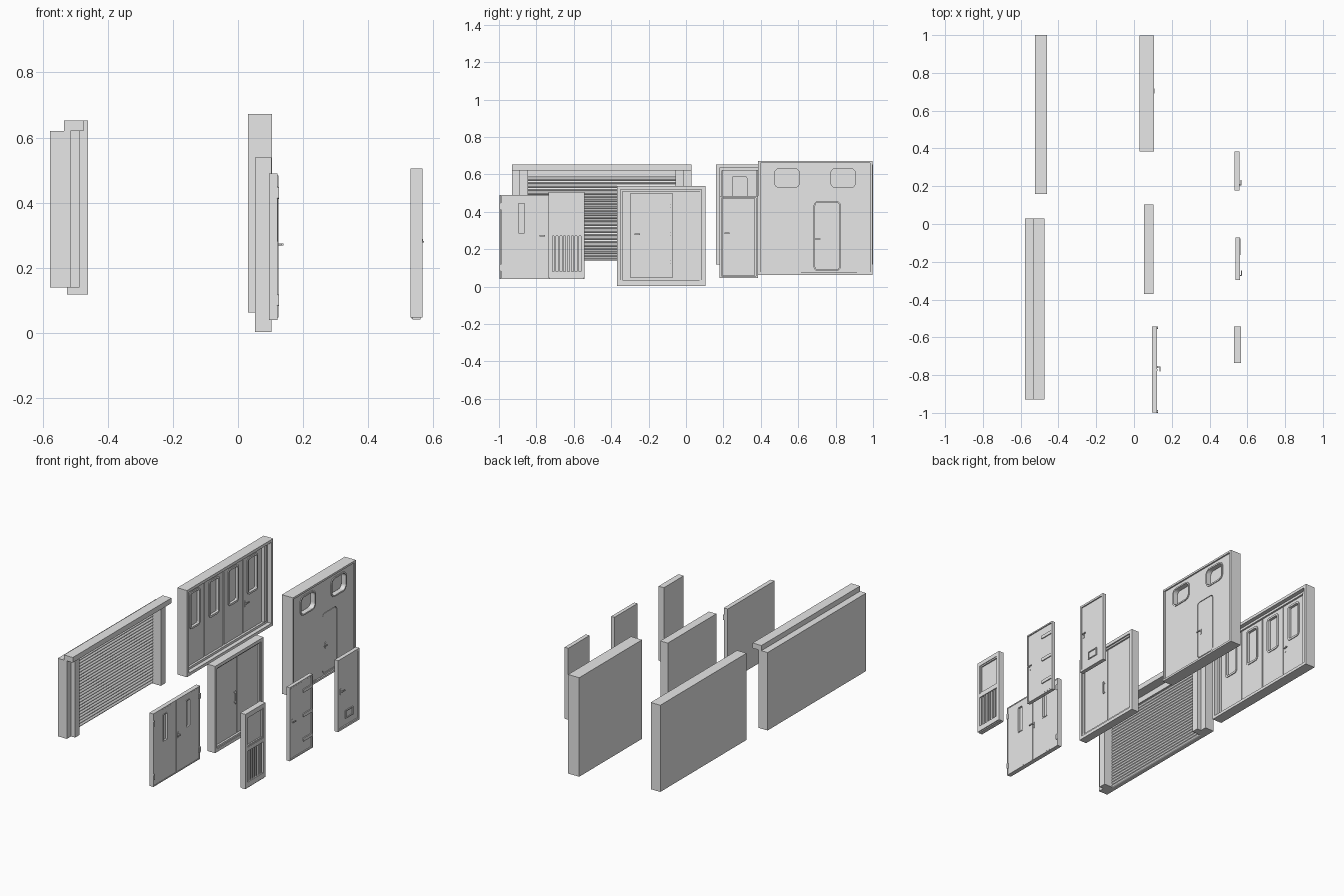
import bpy, bmesh, math

cube = bpy.data.objects.get("Cube")
if cube:
    bpy.data.objects.remove(cube, do_unlink=True)

grey = bpy.data.materials.new("plain_grey")
grey.use_nodes = True
grey.diffuse_color = (0.8, 0.8, 0.8, 1)
grey.node_tree.nodes["Principled BSDF"].inputs["Base Color"].default_value = (0.8, 0.8, 0.8, 1)


def finish(name, bm):
    bmesh.ops.recalc_face_normals(bm, faces=bm.faces)
    mesh = bpy.data.meshes.new(name)
    bm.to_mesh(mesh)
    bm.free()
    mesh.materials.append(grey)
    ob = bpy.data.objects.new(name, mesh)
    bpy.context.collection.objects.link(ob)
    return ob


def outline(rect, r):
    """Rounded rectangle as (y, z) points; rect = (y0, y1, z0, z1)."""
    y0, y1, z0, z1 = rect
    if r == 0:
        return [(y0, z0), (y1, z0), (y1, z1), (y0, z1)]
    centres = [(y1 - r, z1 - r), (y0 + r, z1 - r), (y0 + r, z0 + r), (y1 - r, z0 + r)]
    return [(cy + r * math.cos(a), cz + r * math.sin(a))
            for q, (cy, cz) in enumerate(centres)
            for a in [(q + k / 5) * math.pi / 2 for k in range(6)]]


def inset(rect, d):
    return (rect[0] + d, rect[1] - d, rect[2] + d, rect[3] - d)


def slab(name, x0, x1, rect, r=0):
    bm = bmesh.new()
    loops = [[bm.verts.new((x, y, z)) for y, z in outline(rect, r)] for x in (x0, x1)]
    bm.faces.new(loops[0])
    bm.faces.new(loops[1])
    n = len(loops[0])
    for i in range(n):
        j = (i + 1) % n
        bm.faces.new((loops[0][i], loops[0][j], loops[1][j], loops[1][i]))
    return finish(name, bm)


def ring(name, x0, x1, rect, w, r=0):
    """Closed frame of width w inside rect."""
    bm = bmesh.new()
    inner = max(r - w, 0.004) if r else 0
    shapes = [(x0, rect, r), (x1, rect, r), (x1, inset(rect, w), inner), (x0, inset(rect, w), inner)]
    loops = [[bm.verts.new((x, y, z)) for y, z in outline(s, rad)] for x, s, rad in shapes]
    n = len(loops[0])
    for k in range(4):
        a, b = loops[k], loops[(k + 1) % 4]
        for i in range(n):
            j = (i + 1) % n
            bm.faces.new((a[i], a[j], b[j], b[i]))
    return finish(name, bm)


def cut(ob, x, rect, r=0):
    """Sink a recess into the front of ob, down to depth x."""
    tool = slab("recess_cutter", x, x + 0.2, rect, r)
    tool.hide_render = True
    mod = ob.modifiers.new("recess", 'BOOLEAN')
    mod.operation = 'DIFFERENCE'
    mod.object = tool
    bpy.context.view_layer.objects.active = ob
    bpy.ops.object.modifier_apply(modifier=mod.name)
    bpy.data.objects.remove(tool, do_unlink=True)


def handle(name, x, y, z, reach=0.014, side=1):
    """Back plate, spindle and lever."""
    slab(name + "_plate", x, x + 0.003, (y - 0.005, y + 0.005, z - 0.022, z + 0.016), 0.003)
    slab(name + "_spindle", x, x + reach, (y - 0.003, y + 0.003, z - 0.003, z + 0.003), 0.002)
    ends = sorted((y - side * 0.003, y + side * 0.025))
    slab(name + "_lever", x + reach - 0.005, x + reach, (*ends, z - 0.003, z + 0.003))


# Roller shutter: corrugated curtain, stepped jambs, lintel and hood
bm = bmesh.new()
count, z0, z1 = 24, 0.14, 0.585
pitch = (z1 - z0) / count
profile = [(-0.577, z1), (-0.577, z0)]
for i in range(count):
    for f, bulge in ((0, 0), (0.15, 0.006), (0.5, 0.01), (0.85, 0.006)):
        profile.append((-0.55 + bulge, z0 + (i + f) * pitch))
profile.append((-0.55, z1))
face = bm.faces.new([bm.verts.new((x, -0.87, z)) for x, z in profile])
moved = bmesh.ops.extrude_face_region(bm, geom=[face])
bmesh.ops.translate(bm, vec=(0, 0.82, 0),
                    verts=[v for v in moved["geom"] if isinstance(v, bmesh.types.BMVert)])
finish("shutter_curtain", bm)
mid = -0.45
for side, tag in ((-1, "right"), (1, "left")):
    outer = sorted((mid + side * 0.48, mid + side * 0.44))
    inner = sorted((mid + side * 0.44, mid + side * 0.395))
    slab("shutter_outer_jamb_" + tag, -0.577, -0.515, (*outer, 0.14, 0.62))
    slab("shutter_inner_jamb_" + tag, -0.577, -0.487, (*inner, 0.14, 0.62))
slab("shutter_lintel", -0.577, -0.535, (-0.89, -0.01, 0.585, 0.62))
slab("shutter_hood", -0.535, -0.475, (-0.93, 0.03, 0.62, 0.652))

# Folding door: deep frame with four glazed leaves
fold = (0.16, 1.0, 0.118, 0.652)
slab("folding_back", -0.525, -0.512, fold)
ring("folding_frame", -0.525, -0.46, fold, 0.018)
ring("folding_inner_frame", -0.512, -0.485, inset(fold, 0.018), 0.014)
for i in range(4):
    y = 0.196 + i * 0.187
    leaf = slab("folding_leaf_%d" % (i + 1), -0.512, -0.496, (y, y + 0.181, 0.152, 0.62))
    win = (y + 0.04, y + 0.141, 0.37, 0.6)
    cut(leaf, -0.508, win, 0.02)
    ring("folding_window_trim_%d" % (i + 1), -0.508, -0.491, win, 0.012, 0.02)
slab("folding_end_post", -0.512, -0.48, (0.945, 0.968, 0.15, 0.62))
handle("folding_handle", -0.496, 0.775, 0.33)

# Hangar door: shallow frame, two rounded windows, small wicket door
big = (0.385, 0.997, 0.062, 0.672)
panel = slab("hangar_panel", 0.03, 0.096, big)
ring("hangar_frame", 0.03, 0.105, big, 0.012)
for y, tag in ((0.465, "right"), (0.765, "left")):
    win = (y, y + 0.15, 0.52, 0.64)
    cut(panel, 0.065, win, 0.035)
    ring("hangar_window_trim_" + tag, 0.07, 0.101, win, 0.009, 0.035)
wicket = (0.685, 0.825, 0.085, 0.455)
cut(panel, 0.086, wicket, 0.022)
slab("wicket_leaf", 0.086, 0.095, inset(wicket, 0.003), 0.02)
for y0, y1 in ((0.397, 0.615), (0.915, 0.985)):
    slab("hangar_bottom_strip", 0.096, 0.101, (y0, y1, 0.062, 0.078))
handle("wicket_handle", 0.095, 0.715, 0.255, 0.013, -1)

# Framed double door
dd = (-0.37, 0.103, 0.003, 0.538)
slab("double_door_back", 0.052, 0.078, dd)
ring("double_door_frame", 0.052, 0.103, dd, 0.02)
ring("double_door_rebate", 0.078, 0.094, inset(dd, 0.02), 0.01)
for y0, y1, tag in ((-0.338, -0.136, "right"), (-0.132, 0.071, "left")):
    slab("double_door_leaf_" + tag, 0.078, 0.086, (y0, y1, 0.035, 0.506))
slab("double_door_threshold", 0.078, 0.098, (-0.35, 0.083, 0.022, 0.034))
slab("double_door_pull", 0.094, 0.1, (-0.163, -0.156, 0.225, 0.305), 0.003)
for z in (0.232, 0.292):
    slab("double_door_pull_mount", 0.086, 0.096, (-0.162, -0.157, z, z + 0.006))

# Flat double door with slit windows and edge hinges
mid = -0.77
slab("slit_door_back", 0.095, 0.107, (-0.998, -0.542, 0.04, 0.49))
ring("slit_door_frame", 0.095, 0.122, (-0.998, -0.542, 0.04, 0.49), 0.006)
for side, tag in ((-1, "right"), (1, "left")):
    span = sorted((mid + side * 0.002, mid + side * 0.22))
    leaf = slab("slit_door_leaf_" + tag, 0.107, 0.121, (*span, 0.047, 0.483))
    y = mid + side * 0.11
    slit = (y - 0.021, y + 0.021, 0.28, 0.45)
    cut(leaf, 0.111, slit, 0.004)
    ring("slit_window_trim_" + tag, 0.111, 0.123, slit, 0.005, 0.004)
    for z in (0.1, 0.43):
        y = mid + side * 0.222
        slab("slit_door_hinge", 0.12, 0.126, (y - 0.008, y + 0.006, z - 0.018, z + 0.018), 0.005)
slab("slit_door_cover_strip", 0.12, 0.124, (-0.777, -0.767, 0.047, 0.483))
handle("slit_door_handle", 0.121, -0.757, 0.272, 0.018, -1)

# Louvred door: upper recess, lower vent with upright slats
lv = slab("louvre_door", 0.53, 0.566, (-0.735, -0.542, 0.047, 0.505))
slab("louvre_door_foot", 0.536, 0.56, (-0.73, -0.547, 0.041, 0.047))
cut(lv, 0.554, (-0.715, -0.562, 0.295, 0.48))
cut(lv, 0.55, (-0.715, -0.562, 0.08, 0.27))
ring("louvre_upper_trim", 0.554, 0.562, (-0.715, -0.562, 0.295, 0.48), 0.008)
for i in range(7):
    y = -0.705 + i * 0.0205
    slab("louvre_slat_%d" % (i + 1), 0.55, 0.56, (y, y + 0.01, 0.08, 0.27))

# Strap-hinged door
slab("strap_door_back", 0.538, 0.552, (-0.296, -0.072, 0.047, 0.5))
ring("strap_door_frame", 0.538, 0.56, (-0.296, -0.072, 0.047, 0.5), 0.008)
slab("strap_door_leaf", 0.552, 0.557, (-0.285, -0.083, 0.058, 0.489), 0.008)
for z in (0.13, 0.28, 0.43):
    slab("strap_hinge", 0.557, 0.563, (-0.165, -0.078, z - 0.01, z + 0.01), 0.004)
handle("strap_door_handle", 0.557, -0.272, 0.28)

# Service door with a small vent
slab("service_door_back", 0.533, 0.545, (0.178, 0.385, 0.045, 0.485))
ring("service_door_frame", 0.533, 0.558, (0.178, 0.385, 0.045, 0.485), 0.012)
slab("service_door_leaf", 0.545, 0.554, (0.193, 0.37, 0.06, 0.47))
ring("service_door_vent", 0.554, 0.559, (0.25, 0.325, 0.1, 0.15), 0.006)
handle("service_door_handle", 0.554, 0.208, 0.285)
